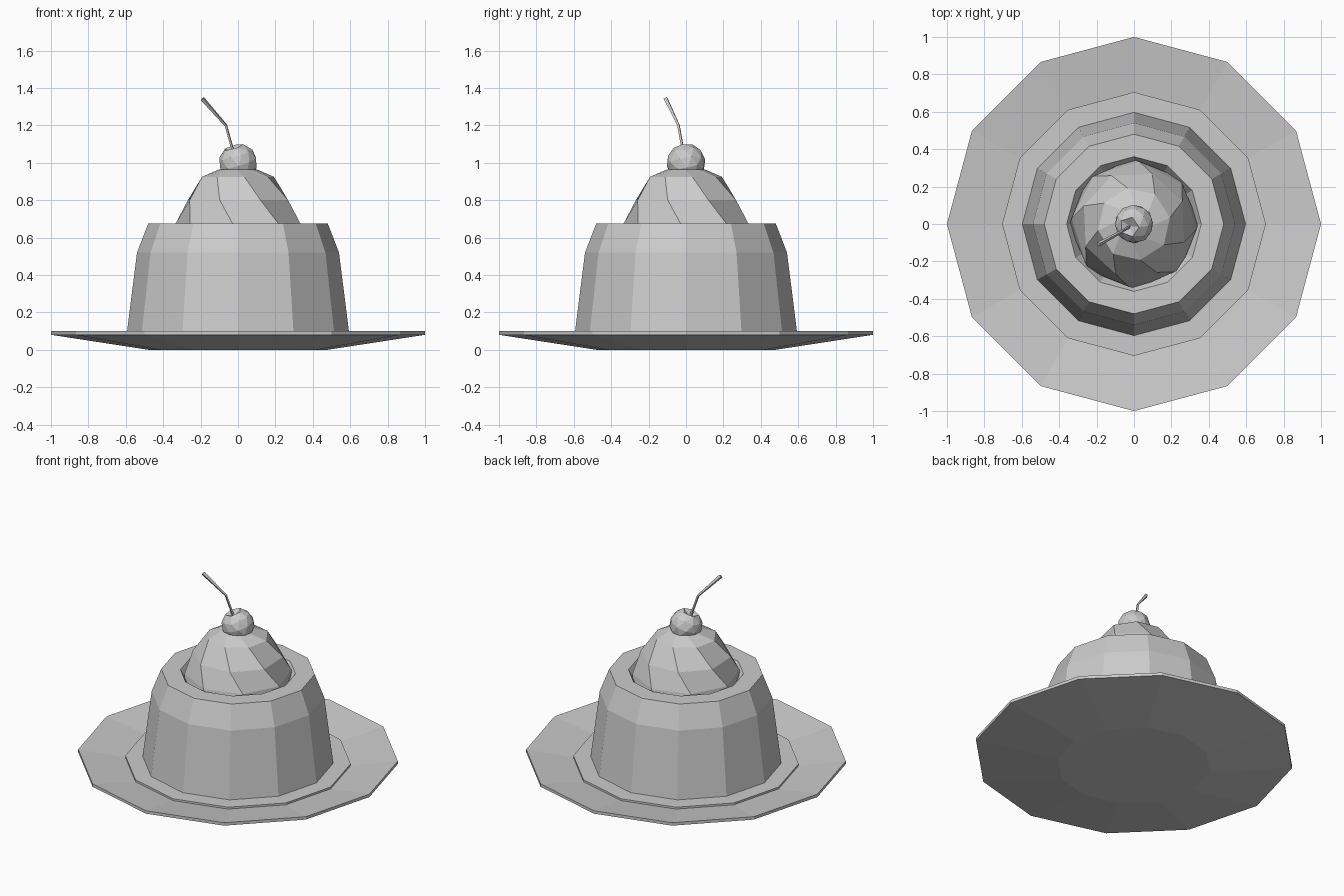
import bpy, bmesh
from math import radians, cos, sin
from mathutils import Vector

old = bpy.data.objects.get("Cube")
if old:
    bpy.data.objects.remove(old, do_unlink=True)

grey = bpy.data.materials.new("light_grey")
grey.use_nodes = True
colour = (0.6, 0.6, 0.6, 1)
grey.diffuse_color = colour
grey.node_tree.nodes["Principled BSDF"].inputs["Base Color"].default_value = colour


def finish(name, bm, fix_normals=True):
    if fix_normals:
        bmesh.ops.recalc_face_normals(bm, faces=bm.faces[:])
    mesh = bpy.data.meshes.new(name)
    bm.to_mesh(mesh)
    bm.free()
    mesh.materials.append(grey)
    obj = bpy.data.objects.new(name, mesh)
    bpy.context.collection.objects.link(obj)
    return obj


def lathe(name, profile, sides):
    """Closed stack of rings; each ring is (radius, height, turn in degrees)."""
    bm = bmesh.new()
    rings = []
    for r, z, turn in profile:
        angles = [radians(turn + 360 * i / sides) for i in range(sides)]
        rings.append([bm.verts.new((r * cos(a), r * sin(a), z)) for a in angles])
    for low, high in zip(rings, rings[1:]):
        for i in range(sides):
            j = (i + 1) % sides
            bm.faces.new((low[i], low[j], high[j], high[i]))
    bm.faces.new(rings[0][::-1])
    bm.faces.new(rings[-1])
    return finish(name, bm)


# Shallow plate with a raised centre
lathe("plate", [(0.48, 0, 0), (1, 0.08, 0), (1, 0.1, 0),
                (0.705, 0.057, 0), (0.705, 0.07, 0)], 12)

# Pudding with a hollow in the top
lathe("pudding", [(0.598, 0.06, 0), (0.54, 0.52, 0), (0.48, 0.675, 0),
                  (0.36, 0.675, 0), (0.32, 0.61, 0)], 12)

# Twisted dollop of cream
lathe("cream", [(0.345, 0.61, 2), (0.335, 0.675, -5), (0.285, 0.8, -20),
                (0.195, 0.925, -35), (0.1, 0.965, -50)], 8)

# Cherry with a dimple where the stem enters
bm = bmesh.new()
bmesh.ops.create_icosphere(bm, subdivisions=2, radius=0.104)
dimple = Vector((-0.03, -0.018, 0.1)).normalized()
turn = Vector((0, 0, 1)).rotation_difference(dimple)
bmesh.ops.rotate(bm, verts=bm.verts[:], matrix=turn.to_matrix())
top = max(bm.verts, key=lambda v: v.co.dot(dimple))
top.co *= 0.62
bmesh.ops.translate(bm, verts=bm.verts[:], vec=(0, 0, 1.0))
finish("cherry", bm)

# Bent stem, slightly thicker at the tip
path = [(-0.02, -0.012, 1.04), (-0.065, -0.04, 1.2), (-0.19, -0.108, 1.342)]
points = [Vector(p) for p in path]
bm = bmesh.new()
rings = []
for k, p in enumerate(points):
    along = points[min(k + 1, 2)] - points[max(k - 1, 0)]
    side = along.cross(Vector((0.5, -0.87, 0))).normalized()
    other = along.cross(side).normalized()
    r = (0.008, 0.008, 0.013)[k]
    rings.append([bm.verts.new(p + r * (side * cos(a) + other * sin(a)))
                  for a in [radians(90 * i) for i in range(4)]])
for low, high in zip(rings, rings[1:]):
    for i in range(4):
        j = (i + 1) % 4
        bm.faces.new((low[i], low[j], high[j], high[i]))
bm.faces.new(rings[0][::-1])
bm.faces.new(rings[-1])
finish("stem", bm)
